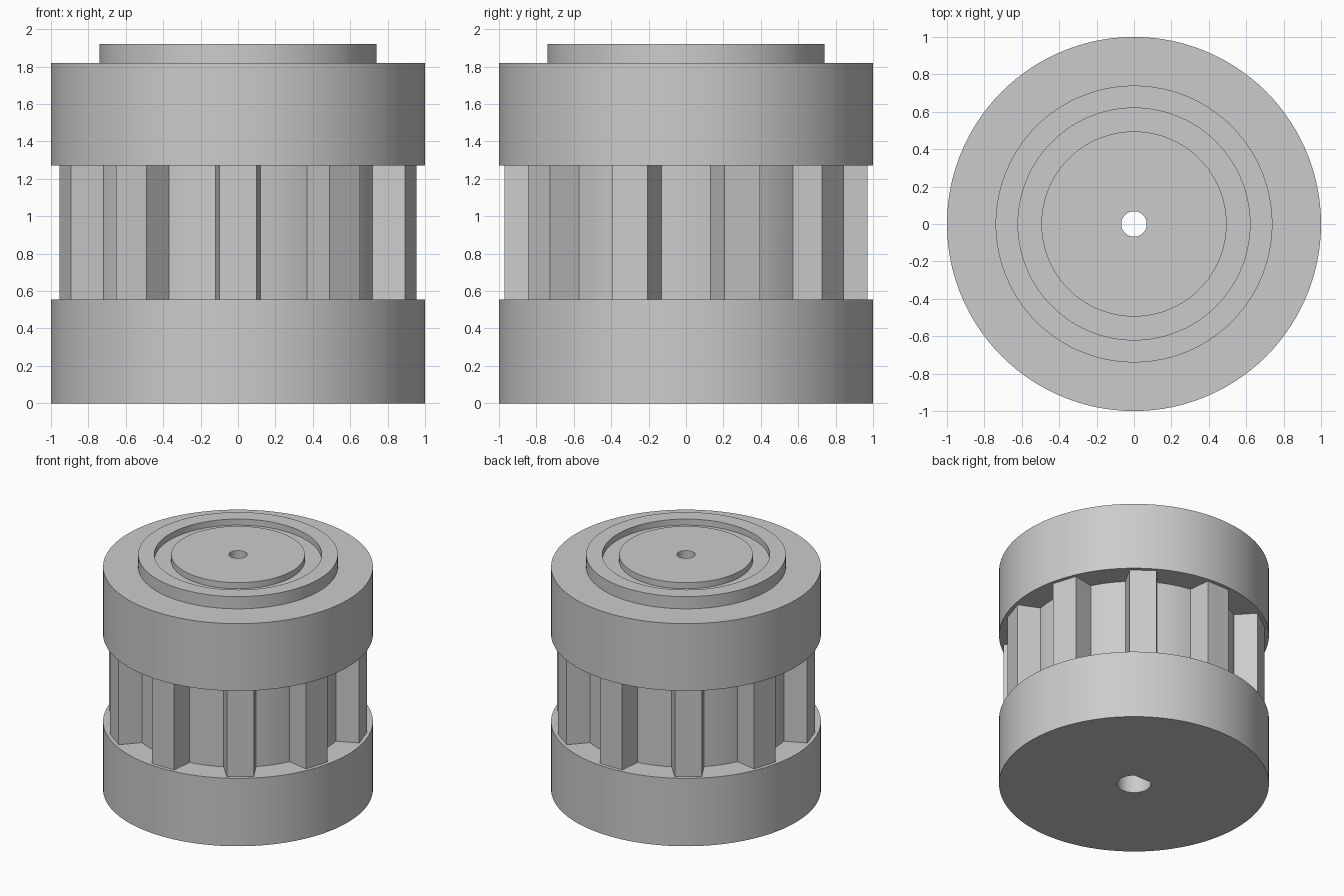
import bpy, bmesh, math
from mathutils import Vector

if "Cube" in bpy.data.objects:
    bpy.data.objects.remove(bpy.data.objects["Cube"], do_unlink=True)

GREY = 0.6
mat = bpy.data.materials.new("plain grey")
mat.use_nodes = True
mat.diffuse_color = (GREY, GREY, GREY, 1)
mat.node_tree.nodes["Principled BSDF"].inputs["Base Color"].default_value = (GREY, GREY, GREY, 1)


def finish(bm, name):
    bmesh.ops.recalc_face_normals(bm, faces=bm.faces)
    mesh = bpy.data.meshes.new(name)
    bm.to_mesh(mesh)
    bm.free()
    obj = bpy.data.objects.new(name, mesh)
    bpy.context.collection.objects.link(obj)
    mesh.materials.append(mat)
    return obj


def lathe(name, profile, steps=120):
    """Solid of revolution from a profile starting and ending on the axis."""
    bm = bmesh.new()
    verts = [bm.verts.new((r, 0, z)) for r, z in profile]
    edges = [bm.edges.new(pair) for pair in zip(verts, verts[1:])]
    bmesh.ops.spin(bm, geom=verts + edges, cent=(0, 0, 0), axis=(0, 0, 1),
                   angle=math.tau, steps=steps)
    bmesh.ops.remove_doubles(bm, verts=bm.verts, dist=1e-4)
    return finish(bm, name)


def prism(name, outline, z0, z1):
    bm = bmesh.new()
    face = bm.faces.new([bm.verts.new((x, y, z0)) for x, y in outline])
    up = bmesh.ops.extrude_face_region(bm, geom=[face])["geom"]
    bmesh.ops.translate(bm, vec=Vector((0, 0, z1 - z0)),
                        verts=[v for v in up if isinstance(v, bmesh.types.BMVert)])
    return finish(bm, name)


def combine(target, other, operation):
    mod = target.modifiers.new("combine", "BOOLEAN")
    mod.operation = operation
    mod.solver = "EXACT"
    mod.object = other
    bpy.context.view_layer.objects.active = target
    bpy.ops.object.modifier_apply(modifier=mod.name)
    bpy.data.objects.remove(other, do_unlink=True)


# Flanges; the upper one carries a raised boss with a ring groove
low_top, up_bottom, shoulder, top = 0.555, 1.27, 1.82, 1.92
pulley = lathe("belt_pulley", [(0, 0), (1, 0), (1, low_top), (0, low_top)])
upper_flange = lathe("upper_flange", [
    (0, up_bottom), (1, up_bottom), (1, shoulder), (0.74, shoulder), (0.74, top),
    (0.62, top), (0.62, 1.87), (0.495, 1.87), (0.495, top), (0, top)])

# Toothed core: tapered flat-topped teeth with round valleys between them
TEETH, TIP, TIP_HALF, ROOT, ROOT_HALF = 10, 0.97, 0.10, 0.804, 0.12
pitch = math.tau / TEETH
root_angle = math.asin(ROOT_HALF / ROOT)
tip_angle, tip_radius = math.atan2(TIP_HALF, TIP), math.hypot(TIP, TIP_HALF)
outline = []
for i in range(TEETH):
    mid = i * pitch - math.pi / 2
    polar = [(tip_radius, -tip_angle), (tip_radius, tip_angle)]
    valley = pitch - 2 * root_angle
    polar += [(ROOT, root_angle + valley * k / 8) for k in range(9)]
    outline += [(r * math.cos(mid + a), r * math.sin(mid + a)) for r, a in polar]
core = prism("toothed_core", outline, low_top - 0.05, up_bottom + 0.05)

combine(pulley, core, "UNION")
combine(pulley, upper_flange, "UNION")

# Shaft bore: wide D-shaped socket from below, narrow round hole through the top
BORE, FLAT = 0.126, 0.10
half = math.acos(FLAT / BORE)
arc = [math.pi / 2 + half + (math.tau - 2 * half) * k / 48 for k in range(49)]
socket = prism("socket_cutter", [(BORE * math.cos(a), BORE * math.sin(a)) for a in arc], -0.1, 1.3)
combine(pulley, socket, "DIFFERENCE")
pin = lathe("pin_cutter", [(0, 1.2), (0.068, 1.2), (0.068, 2.1), (0, 2.1)], 48)
combine(pulley, pin, "DIFFERENCE")

# Smooth round walls, crisp edges
bpy.ops.object.select_all(action="DESELECT")
pulley.select_set(True)
bpy.context.view_layer.objects.active = pulley
bpy.ops.object.shade_smooth_by_angle(angle=math.radians(20))
